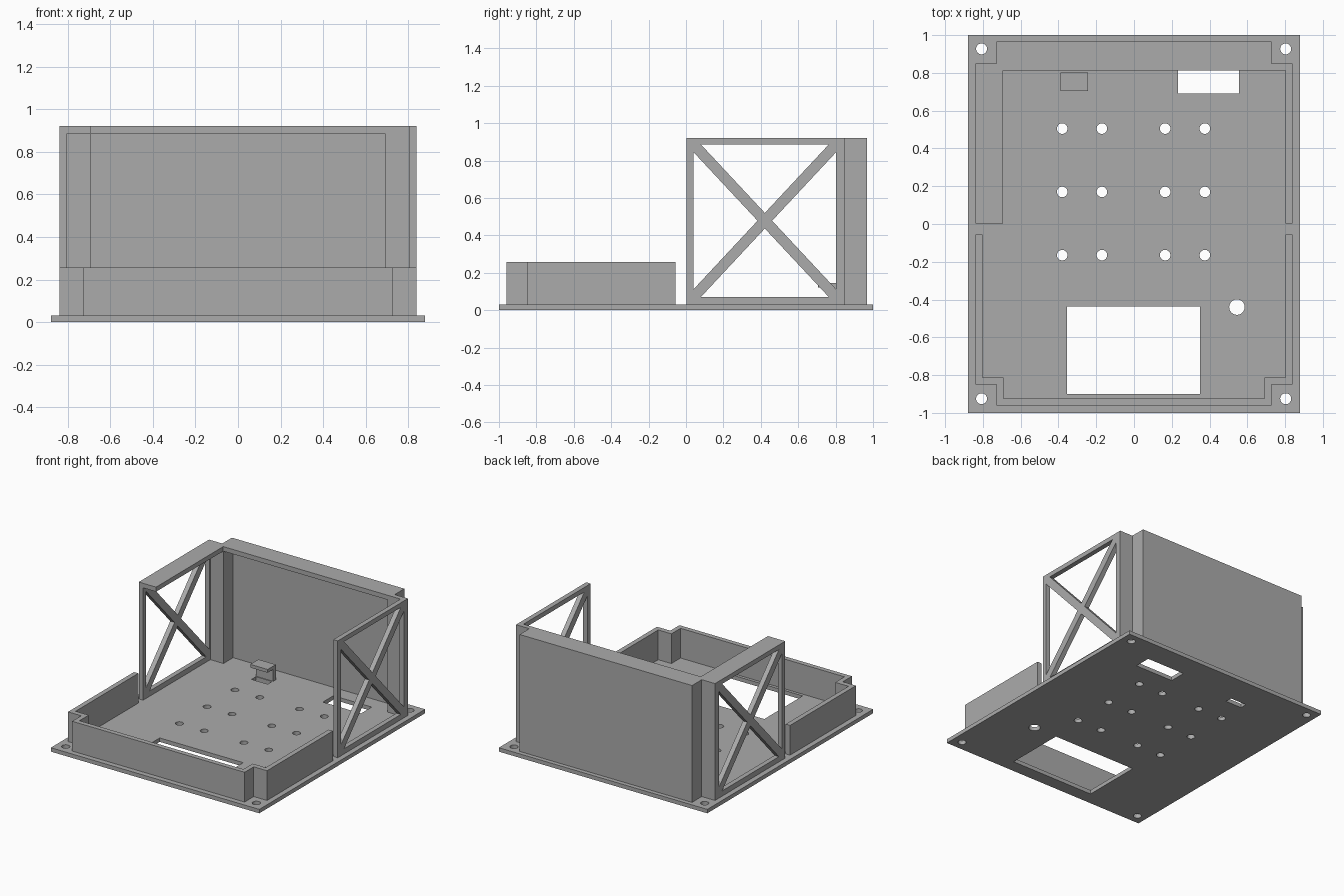
import bpy, bmesh, math

if "Cube" in bpy.data.objects:
    bpy.data.objects.remove(bpy.data.objects["Cube"])

grey = bpy.data.materials.new("plain grey")
grey.use_nodes = True
GREY = (0.41, 0.41, 0.41, 1)
grey.diffuse_color = GREY
grey.node_tree.nodes["Principled BSDF"].inputs["Base Color"].default_value = GREY


def prism(name, points, low, high, axis="Z"):
    """Extrude a flat profile along Z (points are x, y) or X (points are y, z)."""
    bm = bmesh.new()
    place = (lambda p: (p[0], p[1], low)) if axis == "Z" else (lambda p: (low, p[0], p[1]))
    face = bm.faces.new([bm.verts.new(place(p)) for p in points])
    new = bmesh.ops.extrude_face_region(bm, geom=[face])["geom"]
    shift = (0, 0, high - low) if axis == "Z" else (high - low, 0, 0)
    bmesh.ops.translate(bm, vec=shift, verts=[g for g in new if isinstance(g, bmesh.types.BMVert)])
    bmesh.ops.recalc_face_normals(bm, faces=bm.faces)
    mesh = bpy.data.meshes.new(name)
    bm.to_mesh(mesh)
    bm.free()
    mesh.materials.append(grey)
    obj = bpy.data.objects.new(name, mesh)
    bpy.context.collection.objects.link(obj)
    return obj


def rect(x0, x1, y0, y1):
    return [(x0, y0), (x1, y0), (x1, y1), (x0, y1)]


def circle(x, y, r, n=32):
    return [(x + r * math.cos(math.tau * i / n), y + r * math.sin(math.tau * i / n)) for i in range(n)]


def mirrored(half):
    """Complete a profile given by its +x half."""
    return half + [(-x, y) for x, y in reversed(half)]


def cut(obj, cutters):
    """Subtract the cutters, bake the result and remove them."""
    for c in cutters:
        c.hide_render = True
        mod = obj.modifiers.new("cut", "BOOLEAN")
        mod.operation = "DIFFERENCE"
        mod.solver = "EXACT"
        mod.object = c
    bpy.context.view_layer.update()
    graph = bpy.context.evaluated_depsgraph_get()
    mesh = bpy.data.meshes.new_from_object(obj.evaluated_get(graph))
    obj.modifiers.clear()
    obj.data = mesh
    for c in cutters:
        bpy.data.objects.remove(c)


FLOOR, LOW_TOP, TOP = 0.03, 0.257, 0.922
ROOF = TOP - 0.035

# Base plate with screw holes, mounting holes and windows
base = prism("base_plate", rect(-0.88, 0.88, -1, 1), 0, FLOOR)
holes = [circle(x, y, 0.029) for x in (-0.807, 0.803) for y in (-0.925, 0.927)]
holes += [circle(x, y, 0.028) for x in (-0.38, -0.17, 0.165, 0.375) for y in (-0.165, 0.17, 0.505)]
holes += [circle(0.545, -0.44, 0.041),
          rect(-0.355, 0.35, -0.9, -0.437),
          rect(0.233, 0.556, 0.69, 0.818),
          rect(-0.385, -0.248, 0.712, 0.765)]
cut(base, [prism("hole_cutter", h, -0.1, 0.1) for h in holes])

# Low front wall, notched around the corner screws
outer = [(0.84, -0.055), (0.84, -0.85), (0.728, -0.85), (0.728, -0.96)]
inner = [(0.803, 0.1), (0.803, -0.812), (0.692, -0.812), (0.692, -0.923)]
front = prism("front_wall", mirrored(outer), FLOOR, LOW_TOP)
cut(front, [prism("front_cutter", mirrored(inner), -0.1, 1)])

# Tall rear enclosure: hollow, roofed at the back and on one side
outer = [(0.84, 0.003), (0.84, 0.85), (0.728, 0.85), (0.728, 0.967)]
inner = [(0.803, -0.1), (0.803, 0.813), (0.692, 0.813), (0.692, 0.93)]
rear = prism("rear_enclosure", mirrored(outer), FLOOR, TOP)
cutters = [prism("roof_opening", rect(-0.694, 0.803, -0.1, 0.813), -0.1, 1.2),
           prism("cavity", mirrored(inner), -0.1, ROOF)]

# Triangular openings leave crossed braces in both sides
y0, y1, z0, z1 = 0.04, 0.803, 0.07, ROOF
yc, zc = (y0 + y1) / 2, (z0 + z1) / 2
gy = 0.039
gz = gy * (z1 - z0) / (y1 - y0)
triangles = [[(y0 + gy, z), (y1 - gy, z), (yc, zc + s * gz)] for z, s in ((z0, -1), (z1, 1))]
triangles += [[(y, z0 + gz), (y, z1 - gz), (yc + s * gy, zc)] for y, s in ((y0, -1), (y1, 1))]
for low, high in ((-1, -0.75), (0.75, 1)):
    cutters += [prism("brace_cutter", t, low, high, "X") for t in triangles]
cut(rear, cutters)

# Small hook over the slot in the floor
hook = [(0.803, FLOOR), (0.803, 0.146), (0.705, 0.146), (0.705, 0.121), (0.772, 0.121), (0.772, FLOOR)]
prism("cable_hook", hook, -0.39, -0.243, "X")
